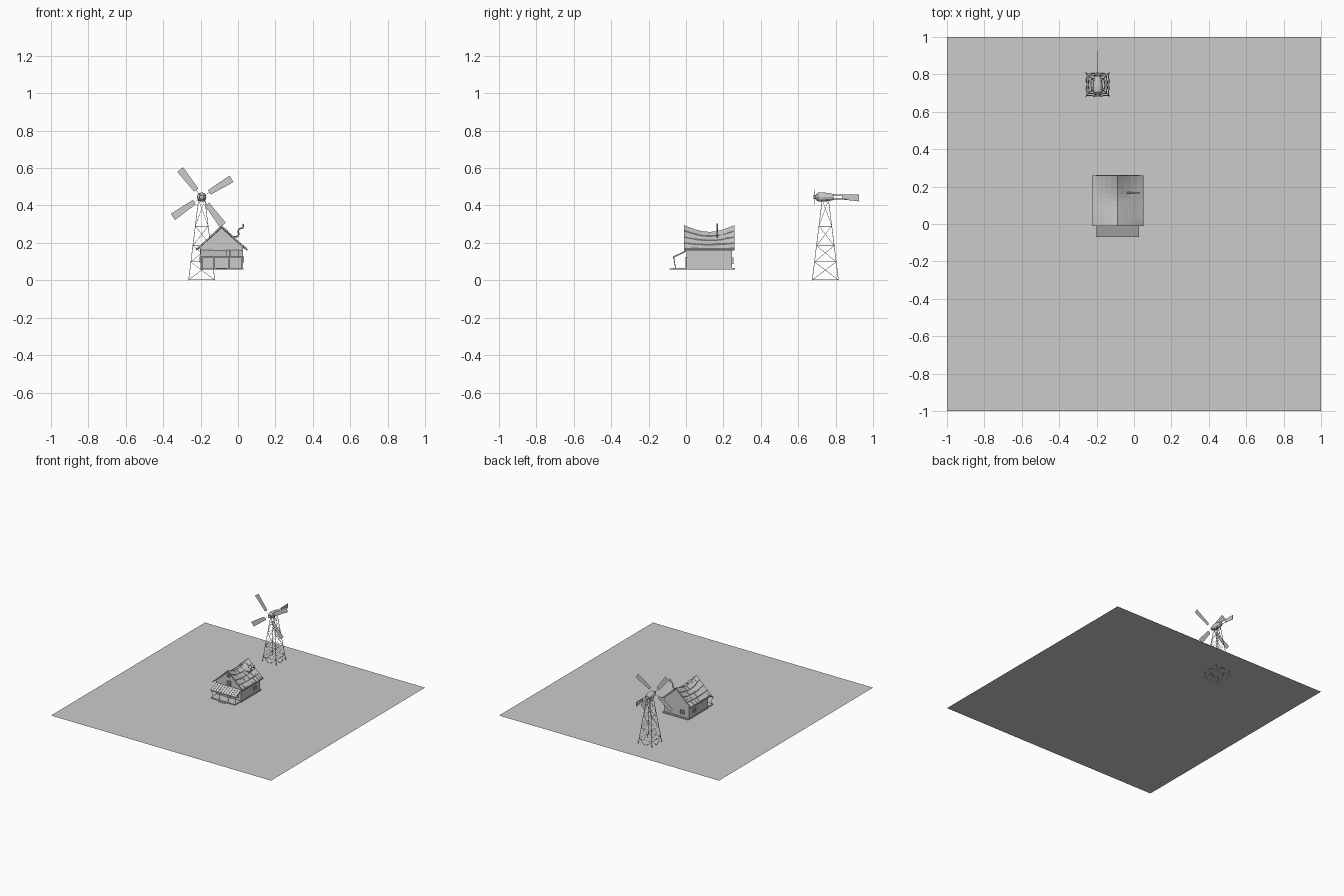
import bpy, bmesh, math, random
from mathutils import Vector

if "Cube" in bpy.data.objects:
    bpy.data.objects.remove(bpy.data.objects["Cube"])
random.seed(4)
CX = -0.0875            # house centre line
WX, WY = -0.194, 0.745  # windmill axis
GZ = 0.058              # ground level; the tower feet are sunk below it


def finish(name, bm):
    bmesh.ops.recalc_face_normals(bm, faces=bm.faces)
    me = bpy.data.meshes.new(name)
    bm.to_mesh(me)
    bm.free()
    ob = bpy.data.objects.new(name, me)
    bpy.context.collection.objects.link(ob)
    return ob


def add_loft(bm, rings):
    vs = [[bm.verts.new(p) for p in r] for r in rings]
    n = len(vs[0])
    for a, b in zip(vs, vs[1:]):
        for i in range(n):
            j = (i + 1) % n
            bm.faces.new((a[i], a[j], b[j], b[i]))
    bm.faces.new(vs[0][::-1])
    bm.faces.new(vs[-1])


def loft(name, rings):
    bm = bmesh.new()
    add_loft(bm, rings)
    return finish(name, bm)


def boxes(name, items):
    bm = bmesh.new()
    for x0, x1, y0, y1, z0, z1 in items:
        add_loft(bm, [[(x0, y0, z), (x1, y0, z), (x1, y1, z), (x0, y1, z)] for z in (z0, z1)])
    return finish(name, bm)


def circle(c, d, r, sides):
    q = Vector(d).to_track_quat('Z', 'Y')
    return [Vector(c) + q @ Vector((r * math.cos(k * math.tau / sides), r * math.sin(k * math.tau / sides), 0))
            for k in range(sides)]


def bars(name, segs, r=0.002, sides=4):
    bm = bmesh.new()
    for a, b in segs:
        d = Vector(b) - Vector(a)
        add_loft(bm, [circle(p, d, r, sides) for p in (a, b)])
    return finish(name, bm)


# ground sheet
bm = bmesh.new()
bmesh.ops.create_grid(bm, x_segments=1, y_segments=1, size=1)
bmesh.ops.translate(bm, verts=bm.verts, vec=(0, 0, GZ))
finish("ground", bm)

# house walls with gables
wall = [(-0.113, 0.062), (0.113, 0.062), (0.115, 0.178), (0, 0.284), (-0.115, 0.178)]
loft("house_walls", [[(CX + x, y, z - (0.036 * math.sin(math.pi * y / 0.25) if z > 0.2 else 0)) for x, z in wall]
                     for y in (0.003, 0.06, 0.125, 0.19, 0.247)])
boxes("house_floor", [(CX - 0.116, CX + 0.116, -0.002, 0.262, GZ + 0.001, 0.067)])


# sagging roof
def roof_pt(t, y, up=0.0):
    k = 1 - abs(t)
    sag = 0.036 * math.sin(math.pi * min(max((y + 0.01) / 0.268, 0), 1)) * k
    return (CX + 0.137 * t, y, 0.166 + 0.127 * k ** 1.05 - sag + up)


ts = [i / 4 for i in range(-4, 5)]
loft("roof", [[roof_pt(t, y) for t in ts] + [roof_pt(t, y, -0.007) for t in ts[::-1]]
              for y in [-0.01 + 0.268 * i / 8 for i in range(9)]])

# loose roof planks in overlapping rows
bm = bmesh.new()
for s in (-1, 1):
    for row in range(4):
        y = -0.01
        while y < 0.25:
            y2 = min(y + random.uniform(0.025, 0.07), 0.258)
            t0, t1 = row / 4, (row + 1) / 4 + random.uniform(-0.03, 0.0)
            lift = random.uniform(0.003, 0.006)
            add_loft(bm, [[roof_pt(s * t0, v, 0.002), roof_pt(s * t1, v, lift),
                           roof_pt(s * t1, v, -0.001), roof_pt(s * t0, v, -0.001)]
                          for v in (y, (y + y2) / 2, y2 - 0.002)])
            y = y2
finish("roof_planks", bm)


# porch: roof, planks, floor, posts, rail
def slab(x0, x1, up, thick):
    return [[(x, -0.069, 0.124 + up), (x, 0.004, 0.158 + up),
             (x, 0.004, 0.158 + up - thick), (x, -0.069, 0.124 + up - thick)] for x in (x0, x1)]


loft("porch_roof", slab(CX - 0.113, CX + 0.115, 0, 0.005))
bm = bmesh.new()
for i in range(10):
    x = CX - 0.113 + i * 0.0228
    add_loft(bm, slab(x, x + 0.021, random.uniform(0.002, 0.004), 0.003))
finish("porch_roof_planks", bm)
boxes("porch_floor", [(CX - 0.11, CX + 0.11, -0.07, 0.0, GZ + 0.001, 0.067),
                      (CX - 0.03, CX + 0.03, -0.088, -0.07, GZ + 0.001, 0.063)])
px = [CX - 0.105, CX - 0.04, CX + 0.04, CX + 0.105]
bars("porch_posts", [((x, -0.056, 0.066), (x, -0.066, 0.124)) for x in px], 0.0022)


# windows: frame and cross bars, on x or y facing walls
def window(name, c, w, h, axis):
    f, d = 0.003, 0.006
    parts = [(-w, w, -h, -h + f), (-w, w, h - f, h), (-w, -w + f, -h, h), (w - f, w, -h, h),
             (-f / 2, f / 2, -h, h), (-w, w, -f / 2, f / 2)]
    out = []
    for a, b, z0, z1 in parts:
        if axis == 'y':
            out.append((c[0] + a, c[0] + b, c[1] - d, c[1] + d, c[2] + z0, c[2] + z1))
        else:
            out.append((c[0] - d, c[0] + d, c[1] + a, c[1] + b, c[2] + z0, c[2] + z1))
    boxes(name, out)


window("gable_window", (CX, 0.002, 0.248), 0.013, 0.014, 'y')
window("upper_window", (CX + 0.005, 0.002, 0.187), 0.019, 0.019, 'y')
window("front_window_left", (-0.158, 0.002, 0.105), 0.017, 0.016, 'y')
window("front_window_right", (-0.016, 0.002, 0.105), 0.017, 0.016, 'y')
window("back_window", (-0.14, 0.248, 0.105), 0.018, 0.017, 'y')
window("right_window", (CX + 0.113, 0.18, 0.11), 0.018, 0.016, 'x')
window("left_window", (CX - 0.113, 0.18, 0.11), 0.018, 0.016, 'x')
boxes("front_door", [(CX - 0.018, CX + 0.018, -0.003, 0.004, 0.067, 0.125)])

# crooked stove pipe
pipe = [(-0.04, 0.232), (-0.004, 0.234), (0.004, 0.245), (0.001, 0.264), (0.008, 0.276), (0.026, 0.28), (0.029, 0.302)]
P = [Vector((x, 0.167, z)) for x, z in pipe]
loft("stove_pipe", [circle(p, P[min(i + 1, 6)] - P[max(i - 1, 0)], 0.0045, 8) for i, p in enumerate(P)])


# windmill tower lattice
def corner(i, z):
    h = 0.07 - (0.07 - 0.017) * z / 0.43
    sx, sy = ((-1, -1), (1, -1), (1, 1), (-1, 1))[i % 4]
    return (WX + sx * h, WY + sy * h, z)


levels = [0.002, 0.098, 0.185, 0.29, 0.43]
bars("tower_legs", [(corner(i, 0), corner(i, 0.435)) for i in range(4)], 0.002)
bars("tower_rings", [(corner(i, z), corner(i + 1, z)) for z in levels for i in range(4)], 0.0014)
bars("tower_braces", [(corner(i + a, z0), corner(i + 1 - a, z1)) for z0, z1 in zip(levels, levels[1:])
                      for i in range(4) for a in (0, 1)], 0.001)

# windmill head, hub and tail
HZ = 0.445
head = [(0.69, 0.007), (0.697, 0.016), (0.707, 0.024), (0.735, 0.025), (0.765, 0.021), (0.788, 0.016)]
loft("windmill_head", [circle((WX, y, HZ), (0, 1, 0), r, 12) for y, r in head])
loft("blade_hub", [circle((WX, y, HZ), (0, 1, 0), 0.012, 10) for y in (0.681, 0.694)])
bars("tail_boom", [((WX, 0.77, HZ + d), (WX, 0.86, HZ + d)) for d in (-0.011, 0.011)], 0.002)
vane = [(0.834, -0.013), (0.925, -0.023), (0.925, 0.014), (0.834, 0.013)]
loft("tail_vane", [[(x, y, HZ + z) for y, z in vane] for x in (WX - 0.0012, WX + 0.0012)])

# four flat blades and their spokes
blade = [(0.048, -0.014), (0.187, -0.02), (0.187, 0.02), (0.048, 0.014)]
spokes = []
for k, deg in enumerate((31.5, 128, 214.5, 307)):
    c, s = math.cos(math.radians(deg)), math.sin(math.radians(deg))
    bm = bmesh.new()
    bm.faces.new([bm.verts.new((WX + u * c - v * s, 0.685, HZ + u * s + v * c)) for u, v in blade])
    finish(f"blade_{k + 1}", bm)
    spokes.append(((WX, 0.6865, HZ), (WX + 0.05 * c, 0.6865, HZ + 0.05 * s)))
bars("blade_spokes", spokes, 0.001)
